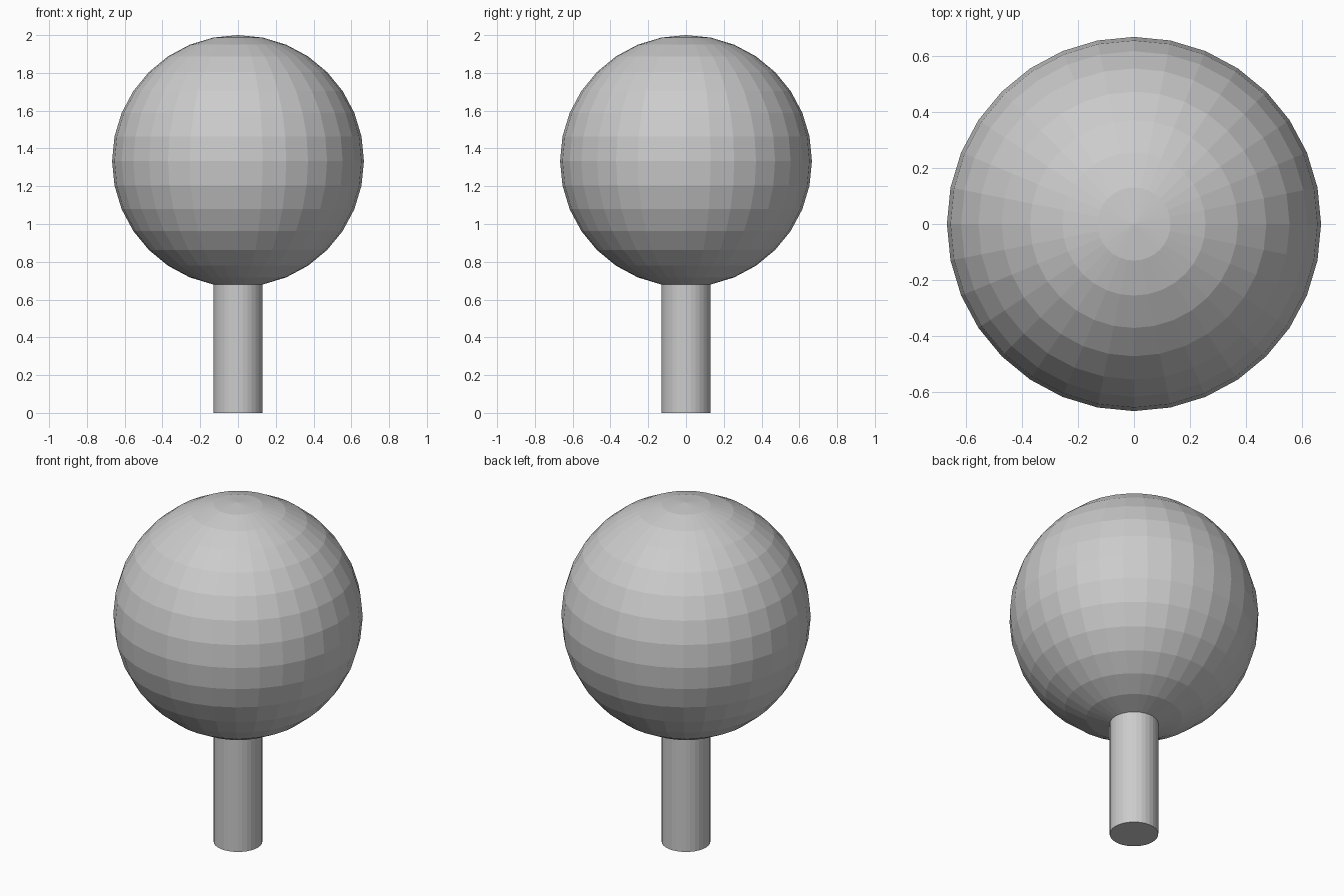
import bpy, bmesh
from mathutils import Matrix

if "Cube" in bpy.data.objects:
    bpy.data.objects.remove(bpy.data.objects["Cube"])

R = 2 / 3          # ball radius
CENTRE_Z = 2 - R   # top of ball touches z = 2

bm = bmesh.new()

# Round ball, faceted
bmesh.ops.create_uvsphere(bm, u_segments=32, v_segments=16, radius=R,
                          matrix=Matrix.Translation((0, 0, CENTRE_Z)))

# Open the bottom: remove the pole and its fan of triangles
pole = min(bm.verts, key=lambda v: v.co.z)
bmesh.ops.delete(bm, geom=[pole], context='VERTS')

# Stem: extrude the lowest ring straight down to the floor and cap it
rim = [e for e in bm.edges if e.is_boundary]
new = bmesh.ops.extrude_edge_only(bm, edges=rim)["geom"]
for v in (g for g in new if isinstance(g, bmesh.types.BMVert)):
    v.co.z = 0
bmesh.ops.holes_fill(bm, edges=[e for e in bm.edges if e.is_boundary], sides=0)
bmesh.ops.recalc_face_normals(bm, faces=bm.faces)

mesh = bpy.data.meshes.new("ball_on_stem")
bm.to_mesh(mesh)
bm.free()
obj = bpy.data.objects.new("ball_on_stem", mesh)
bpy.context.collection.objects.link(obj)
